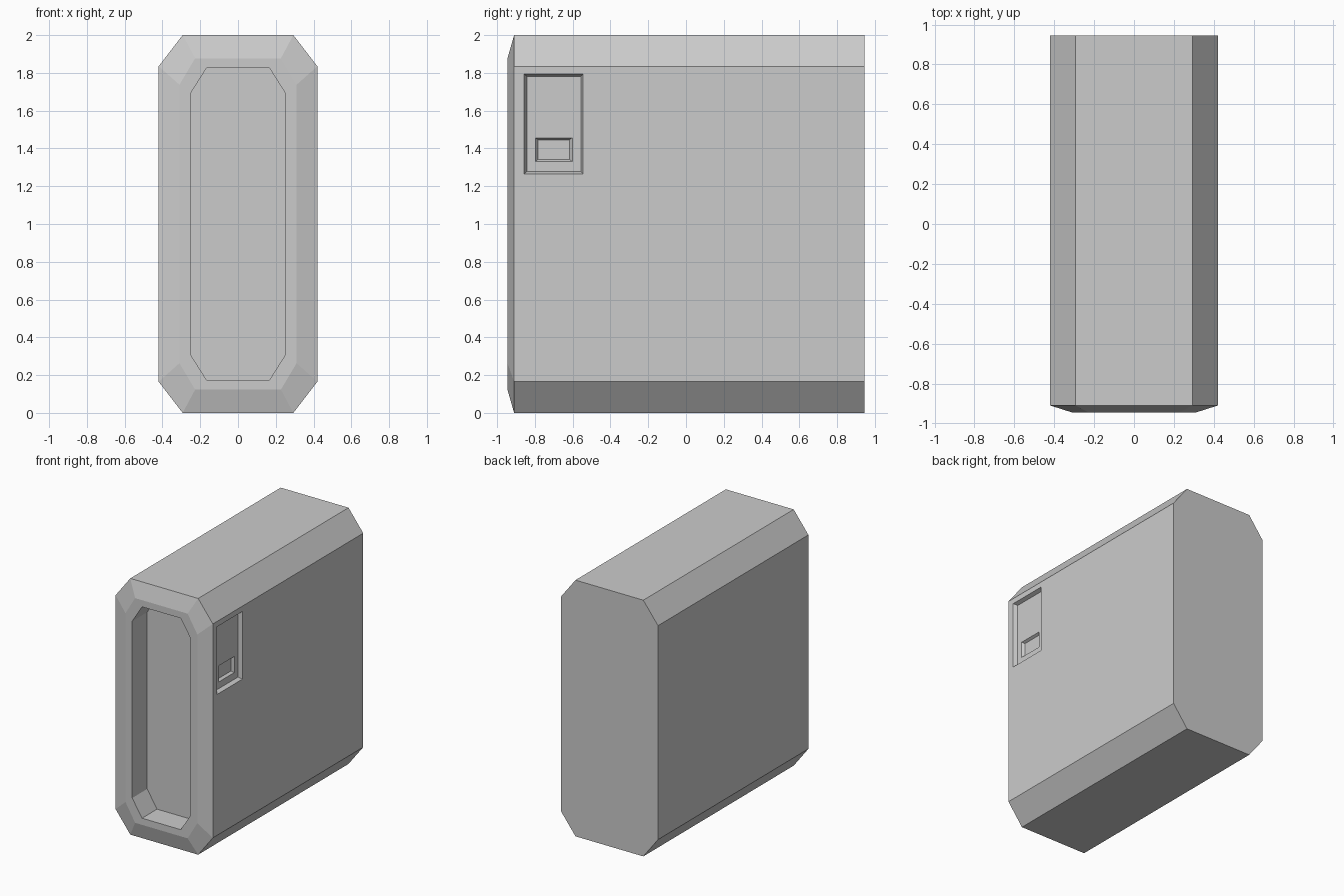
import bpy, bmesh

if "Cube" in bpy.data.objects:
    bpy.data.objects.remove(bpy.data.objects["Cube"])

bm = bmesh.new()


def octagon(y, hx, hz, cx, cz):
    """Ring of a chamfered rectangle facing the front, centred at z = 1."""
    pts = [(hx, -hz + cz), (hx, hz - cz), (hx - cx, hz), (cx - hx, hz),
           (-hx, hz - cz), (-hx, cz - hz), (cx - hx, -hz), (hx - cx, -hz)]
    return [bm.verts.new((x, y, z + 1)) for x, z in pts]


def side_rect(x, y0, y1, z0, z1):
    """Rectangular ring lying parallel to the right side."""
    return [bm.verts.new((x, y, z)) for y, z in
            ((y0, z0), (y1, z0), (y1, z1), (y0, z1))]


def bridge(a, b, skip=()):
    n = len(a)
    for i in range(n):
        if i not in skip:
            j = (i + 1) % n
            bm.faces.new((a[i], a[j], b[j], b[i]))


# Shell: back, front edge, bevelled rim, opening, recess floor
rings = [octagon(*r) for r in (
    (0.945, 0.42, 1.0, 0.127, 0.165),
    (-0.91, 0.42, 1.0, 0.127, 0.165),
    (-0.945, 0.31, 0.877, 0.083, 0.14),
    (-0.945, 0.252, 0.825, 0.085, 0.135),
    (-0.76, 0.252, 0.825, 0.085, 0.135))]
for k in range(4):
    bridge(rings[k], rings[k + 1], skip=(0,) if k == 0 else ())
bm.faces.new(rings[0])
bm.faces.new(rings[-1])

# Right side with a stepped pocket
back, front = rings[0], rings[1]
loops = [[front[0], back[0], back[1], front[1]]] + [side_rect(*r) for r in (
    (0.42, -0.857, -0.545, 1.265, 1.793),
    (0.39, -0.842, -0.556, 1.278, 1.782),
    (0.39, -0.798, -0.602, 1.33, 1.456),
    (0.37, -0.783, -0.617, 1.342, 1.446))]
for a, b in zip(loops, loops[1:]):
    bridge(a, b)
bm.faces.new(loops[-1])

bmesh.ops.recalc_face_normals(bm, faces=bm.faces[:])
mesh = bpy.data.meshes.new("casing")
bm.to_mesh(mesh)
bm.free()
bpy.context.collection.objects.link(bpy.data.objects.new("casing", mesh))
